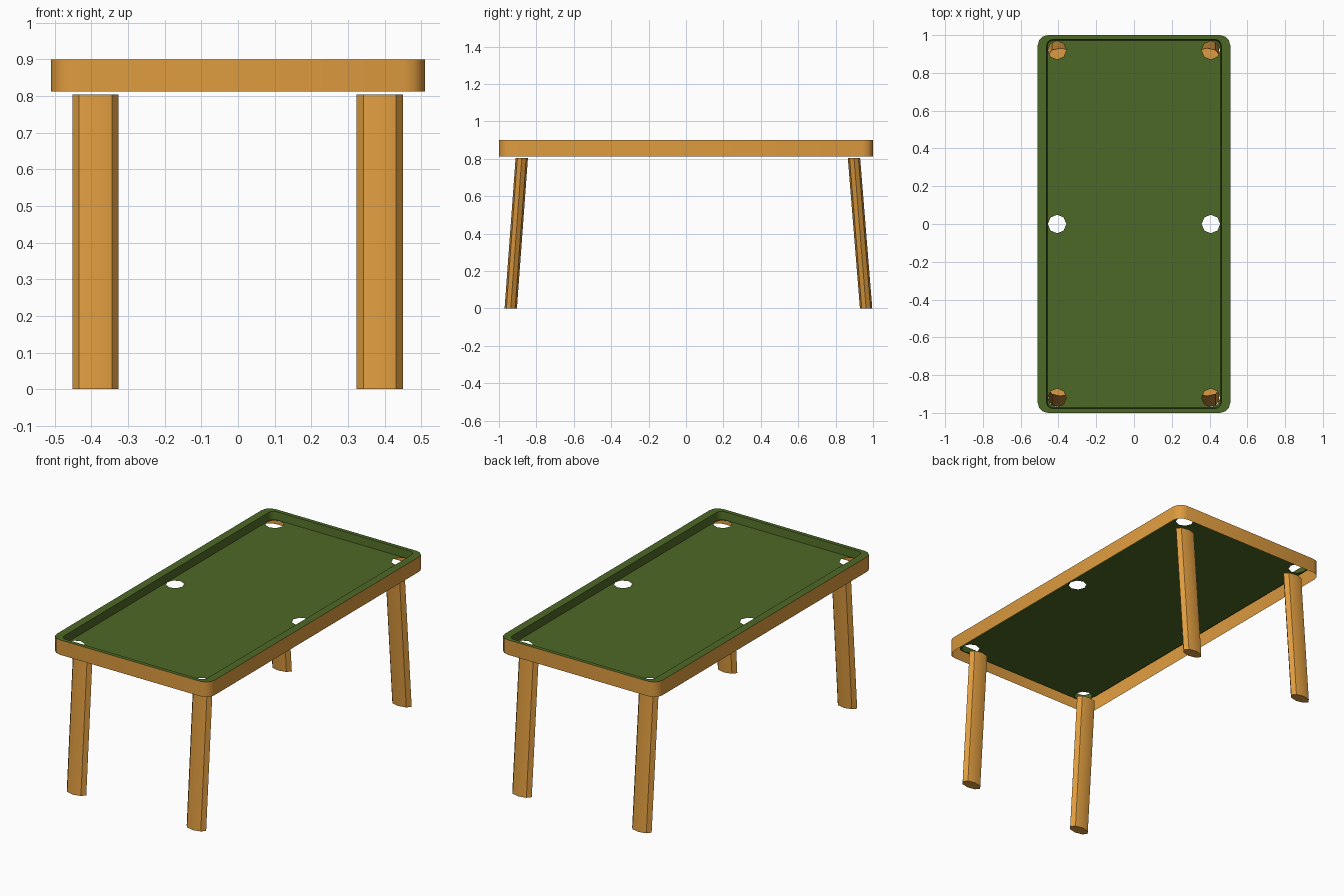
import bpy, bmesh
from math import sin, cos, pi, radians

cube = bpy.data.objects.get("Cube")
if cube:
    bpy.data.objects.remove(cube, do_unlink=True)


def make_material(name, color):
    mat = bpy.data.materials.new(name)
    mat.use_nodes = True
    mat.diffuse_color = color
    mat.node_tree.nodes["Principled BSDF"].inputs["Base Color"].default_value = color
    return mat


wood = make_material("warm_wood", (0.73, 0.33, 0.05, 1))
felt = make_material("green_felt", (0.076, 0.138, 0.019, 1))


def finish(bm, name, mat):
    mesh = bpy.data.meshes.new(name)
    bm.to_mesh(mesh)
    bm.free()
    mesh.materials.append(mat)
    obj = bpy.data.objects.new(name, mesh)
    bpy.context.collection.objects.link(obj)
    bpy.ops.object.select_all(action="DESELECT")
    obj.select_set(True)
    bpy.context.view_layer.objects.active = obj
    bpy.ops.object.shade_smooth_by_angle(angle=radians(31))
    return obj


def rounded_ring(bm, hx, hy, r, z, segments=3):
    """Counter-clockwise rounded rectangle of vertices."""
    ring = []
    for corner, (sx, sy) in enumerate(((1, 1), (-1, 1), (-1, -1), (1, -1))):
        for i in range(segments + 1):
            a = (corner + i / segments) * pi / 2
            ring.append(bm.verts.new((sx * (hx - r) + r * cos(a),
                                      sy * (hy - r) + r * sin(a), z)))
    return ring


def ellipse_ring(bm, cx, cy, rx, ry, z, sides=8):
    return [bm.verts.new((cx + rx * cos(2 * pi * i / sides),
                          cy + ry * sin(2 * pi * i / sides), z))
            for i in range(sides)]


def bridge(bm, lower, upper):
    n = len(lower)
    for i in range(n):
        j = (i + 1) % n
        bm.faces.new((lower[i], lower[j], upper[j], upper[i]))


def loop_edges(bm, ring):
    pairs = zip(ring, ring[1:] + ring[:1])
    return [bm.edges.get(p) or bm.edges.new(p) for p in pairs]


# Wooden skirt: an open band around the table
HX, HY, TOP, BED = 0.51, 1.0, 0.90, 0.855
bm = bmesh.new()
bridge(bm, rounded_ring(bm, HX, HY, 0.055, 0.813), rounded_ring(bm, HX, HY, 0.055, TOP))
finish(bm, "skirt", wood)

# Felt: flat rim, steep cushion, and a bed pierced by six pockets
bm = bmesh.new()
outer = rounded_ring(bm, HX, HY, 0.055, TOP)
lip = rounded_ring(bm, 0.463, 0.977, 0.033, TOP)
floor = rounded_ring(bm, 0.458, 0.971, 0.03, BED)
bridge(bm, outer, lip)
bridge(bm, lip, floor)
edges = loop_edges(bm, floor)
for x in (-0.407, 0.407):
    for y in (-0.92, 0, 0.92):
        edges += loop_edges(bm, ellipse_ring(bm, x, y, 0.049, 0.049, BED))
fill = bmesh.ops.triangle_fill(bm, use_beauty=True, edges=edges, normal=(0, 0, 1))
for face in [f for f in fill["geom"] if isinstance(f, bmesh.types.BMFace)]:
    face.normal_update()
    if face.normal.z < 0:
        face.normal_flip()
finish(bm, "felt_top", felt)

# Legs: flattened octagonal posts leaning outward along the length
for end, y_foot, y_top in (("front", -0.937, -0.878), ("back", 0.963, 0.898)):
    for side, x in (("left", 0.387), ("right", -0.389)):
        bm = bmesh.new()
        foot = ellipse_ring(bm, x, y_foot, 0.063, 0.033, 0)
        top = ellipse_ring(bm, x, y_top, 0.063, 0.033, 0.805)
        bridge(bm, foot, top)
        bm.faces.new(top)
        bm.faces.new(foot[::-1])
        finish(bm, f"{end}_{side}_leg", wood)
